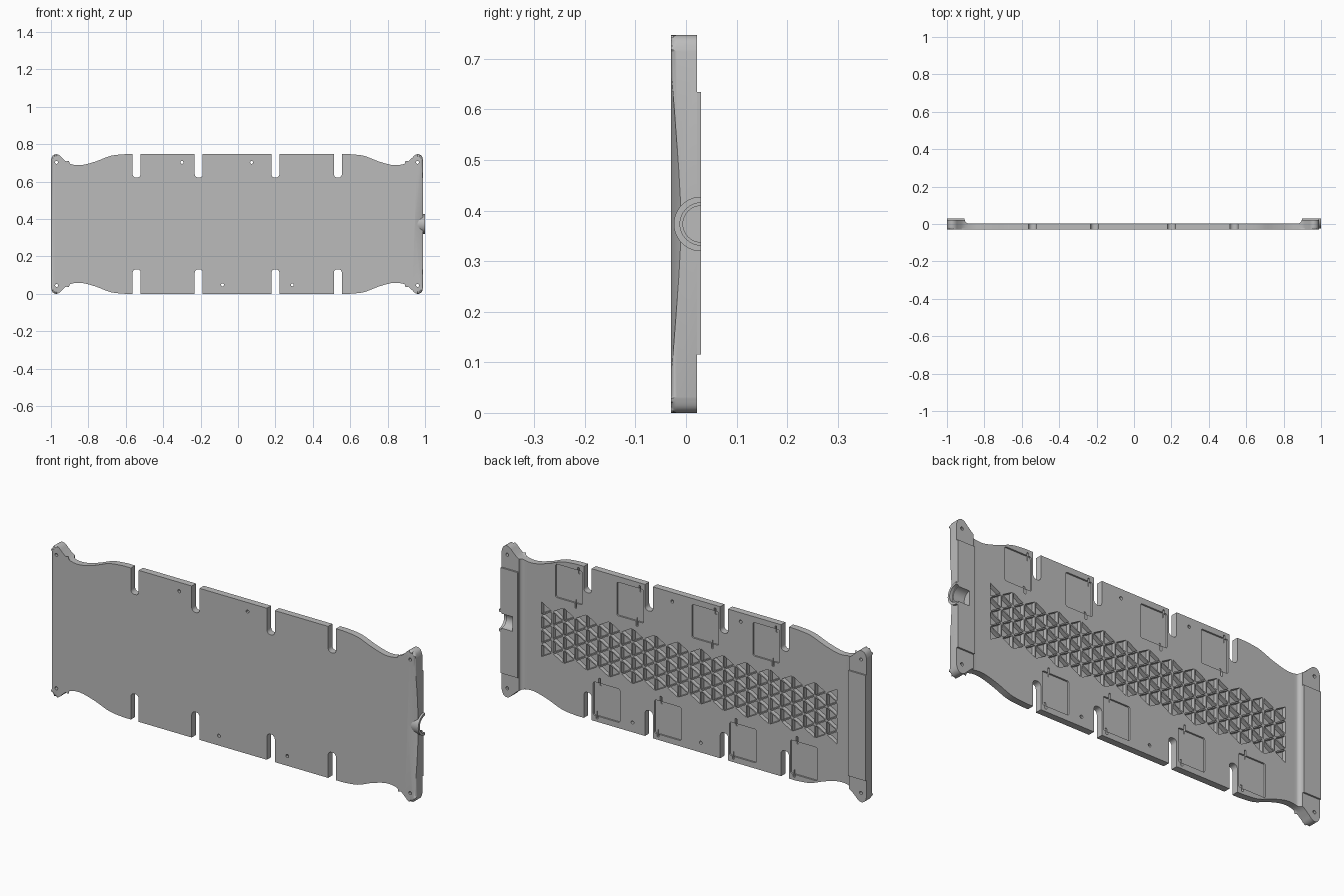
import bpy, bmesh, math
from mathutils import Vector

cube = bpy.data.objects.get("Cube")
if cube:
    bpy.data.objects.remove(cube)

grey = bpy.data.materials.new("plain grey")
grey.use_nodes = True
GREY = (0.5, 0.5, 0.5, 1)
grey.diffuse_color = GREY
grey.node_tree.nodes["Principled BSDF"].inputs["Base Color"].default_value = GREY

H = 0.747
MID = H / 2
FRONT, FLOOR, RIM, BACK = -0.03, 0.003, 0.022, 0.03


def finish(bm, name):
    bmesh.ops.recalc_face_normals(bm, faces=bm.faces)
    mesh = bpy.data.meshes.new(name)
    bm.to_mesh(mesh)
    bm.free()
    mesh.materials.append(grey)
    ob = bpy.data.objects.new(name, mesh)
    bpy.context.collection.objects.link(ob)
    return ob


def add_prism(bm, pts, lo, hi, axis="y"):
    """Extrude a closed 2D profile along one axis."""
    place = {"y": lambda p, d: (p[0], d, p[1]),
             "z": lambda p, d: (p[0], p[1], d),
             "x": lambda p, d: (d, p[0], p[1])}[axis]
    a = [bm.verts.new(place(p, lo)) for p in pts]
    b = [bm.verts.new(place(p, hi)) for p in pts]
    bm.faces.new(a)
    bm.faces.new(b[::-1])
    for i in range(len(pts)):
        j = (i + 1) % len(pts)
        bm.faces.new((a[i], b[i], b[j], a[j]))


def prisms(name, profiles, lo, hi, axis="y"):
    bm = bmesh.new()
    for pts in profiles:
        add_prism(bm, pts, lo, hi, axis)
    return finish(bm, name)


def cut(ob, cutter):
    cutter.hide_render = True
    mod = ob.modifiers.new("cut", "BOOLEAN")
    mod.operation, mod.solver, mod.object = "DIFFERENCE", "EXACT", cutter
    bpy.context.view_layer.update()
    dg = bpy.context.evaluated_depsgraph_get()
    mesh = bpy.data.meshes.new_from_object(ob.evaluated_get(dg))
    ob.modifiers.clear()
    ob.data = mesh


def remove(*obs):
    for ob in obs:
        bpy.data.objects.remove(ob)


def arc(cx, cy, r, a0, a1, n):
    return [(cx + r * math.cos(math.radians(a0 + (a1 - a0) * i / n)),
             cy + r * math.sin(math.radians(a0 + (a1 - a0) * i / n))) for i in range(n + 1)]


def circle(cx, cy, r, n=20):
    return arc(cx, cy, r, 0, 360, n)[:-1]


def rounded(x0, z0, x1, z1, r, n=4):
    return (arc(x1 - r, z1 - r, r, 0, 90, n) + arc(x0 + r, z1 - r, r, 90, 180, n)
            + arc(x0 + r, z0 + r, r, 180, 270, n) + arc(x1 - r, z0 + r, r, 270, 360, n))


def spline(ctrl, n=4):
    """Smooth path through the control points."""
    p = [Vector(c) for c in [ctrl[0]] + ctrl + [ctrl[-1]]]
    out = []
    for i in range(1, len(p) - 2):
        for k in range(n):
            t = k / n
            a, b, c, d = p[i - 1:i + 3]
            out.append(tuple(0.5 * (2 * b + (c - a) * t + (2 * a - 5 * b + 4 * c - d) * t * t
                                    + (3 * b - a - 3 * c + d) * t ** 3)))
    return out + [tuple(p[-1])]


# Plate outline: one waisted corner, mirrored to four
corner = spline([(0.6, H), (0.68, 0.738), (0.76, 0.708), (0.84, 0.688), (0.9, 0.696), (0.935, 0.722),
                 (0.955, 0.741), (0.974, H), (0.992, 0.737), (1, 0.715)])
right = [(x * 0.99, z) for x, z in corner]
left = [(-x, z) for x, z in corner]
outline = (right + [(x, H - z) for x, z in right[::-1]]
           + [(x, H - z) for x, z in left] + left[::-1])

bm = bmesh.new()
add_prism(bm, outline, FRONT, RIM)
rim = [e for e in bm.edges if all(v.co.y < FRONT + 0.001 for v in e.verts)]
bmesh.ops.bevel(bm, geom=rim, offset=0.012, segments=4, profile=0.5, affect="EDGES")
plate = finish(bm, "plate")

# Middle of the back is lowered, with a fillet beside each end block
profile = [(-0.905, 0.1)] + arc(-0.885, 0.023, 0.02, 180, 270, 6) \
    + arc(0.877, 0.023, 0.02, 270, 360, 6) + [(0.897, 0.1)]
tool = prisms("middle_cutter", [profile], -0.1, 0.9, "z")
cut(plate, tool)
remove(tool)

# Open slots on both long edges
SLOTS = (-0.542, -0.21, 0.2, 0.534)
tool = prisms("slot_cutter", [rounded(x - 0.0215, z0, x + 0.0215, z1, 0.018)
                              for x in SLOTS for z0, z1 in ((-0.1, 0.131), (0.622, 0.85))], -0.1, 0.1)
cut(plate, tool)
remove(tool)

# Screw holes
HOLES = [(x, z) for x in (-0.97, 0.96) for z in (0.045, 0.703)] \
    + [(-0.3, 0.703), (0.073, 0.703), (-0.083, 0.048), (0.29, 0.048)]
tool = prisms("hole_cutter", [circle(x, z, 0.008, 12) for x, z in HOLES], -0.1, 0.1)
cut(plate, tool)
remove(tool)

# Shallow clip recesses beside the slots, with locating slits
recesses, slits = [], []
for x in SLOTS:
    for side in (1, -1):
        def box(u0, v0, u1, v1, r):
            us = sorted((x + side * u0, x + side * u1))
            vs = sorted((MID + side * v0, MID + side * v1))
            return rounded(us[0], vs[0], us[1], vs[1], r)
        recesses.append(box(0.03, 0.18, 0.175, 0.345, 0.008))
        slits.append(box(0.045, 0.325, 0.055, 0.36, 0.003))
        slits.append(box(0.06, 0.155, 0.07, 0.195, 0.003))
for name, shapes, depth in (("recess_cutter", recesses, 0.008), ("slit_cutter", slits, 0.012)):
    tool = prisms(name, shapes, FLOOR - depth, 0.05)
    cut(plate, tool)
    remove(tool)

# Triangular lightening pockets between thin ribs
X0, Z0, COLS, SIDE = -0.83, 0.235, 26, 0.07
STEP = 1.62 / COLS


def shrink(tri, k=0.86):
    c = [sum(p[i] for p in tri) / 3 for i in (0, 1)]
    return [tuple(c[i] + (p[i] - c[i]) * k for i in (0, 1)) for p in tri]


pockets = []
for col in range(COLS):
    base, tip = X0 + col * STEP, X0 + (col + 1) * STEP
    if col % 2:
        base, tip = tip, base
    for row in range(4):
        z = Z0 + row * SIDE
        pockets.append(shrink([(base, z), (base, z + SIDE), (tip, z + SIDE / 2)]))
        if row < 3:
            pockets.append(shrink([(tip, z + SIDE / 2), (tip, z + SIDE * 1.5), (base, z + SIDE)]))
tool = prisms("pocket_cutter", pockets, FLOOR - 0.02, 0.05)
cut(plate, tool)
remove(tool)

# Front face slopes back towards the cable outlet
bm = bmesh.new()
for co in ((0.98, -0.0305, 0.69), (0.98, -0.0305, 0.06), (0.945, -0.0305, MID), (0.995, -0.006, MID),
           (1.05, -0.0305, 0.69), (1.05, -0.0305, 0.06), (1.05, 0.0, MID), (1.0, -0.1, MID)):
    bm.verts.new(co)
bmesh.ops.convex_hull(bm, input=bm.verts)
tool = finish(bm, "slope_cutter")
cut(plate, tool)
remove(tool)

# Raised pads on the end blocks, and the half-round cable outlet
pads = [prisms(name, [[(x0, 0.115), (x1, 0.115), (x1, 0.635), (x0, 0.635)]], 0.0, BACK)
        for name, x0, x1 in (("right_pad", -1, -0.905), ("left_pad", 0.897, 0.99))]
outlet = prisms("cable_outlet", [arc(BACK, MID, 0.054, 90, 270, 24)], 0.95, 1.0, "x")
groove = prisms("groove_cutter", [circle(BACK, MID, 0.036, 32)], 0.925, 1.1, "x")
mouth = prisms("mouth_cutter", [circle(BACK, MID, 0.042, 32)], 0.985, 1.1, "x")
for ob in (plate, pads[1], outlet):
    cut(ob, groove)
    cut(ob, mouth)
remove(groove, mouth)

# Smooth the curved edges, keep the corners sharp
bpy.ops.object.select_all(action="DESELECT")
for ob in (plate, outlet, *pads):
    ob.select_set(True)
bpy.context.view_layer.objects.active = plate
bpy.ops.object.shade_smooth_by_angle(angle=math.radians(30))
